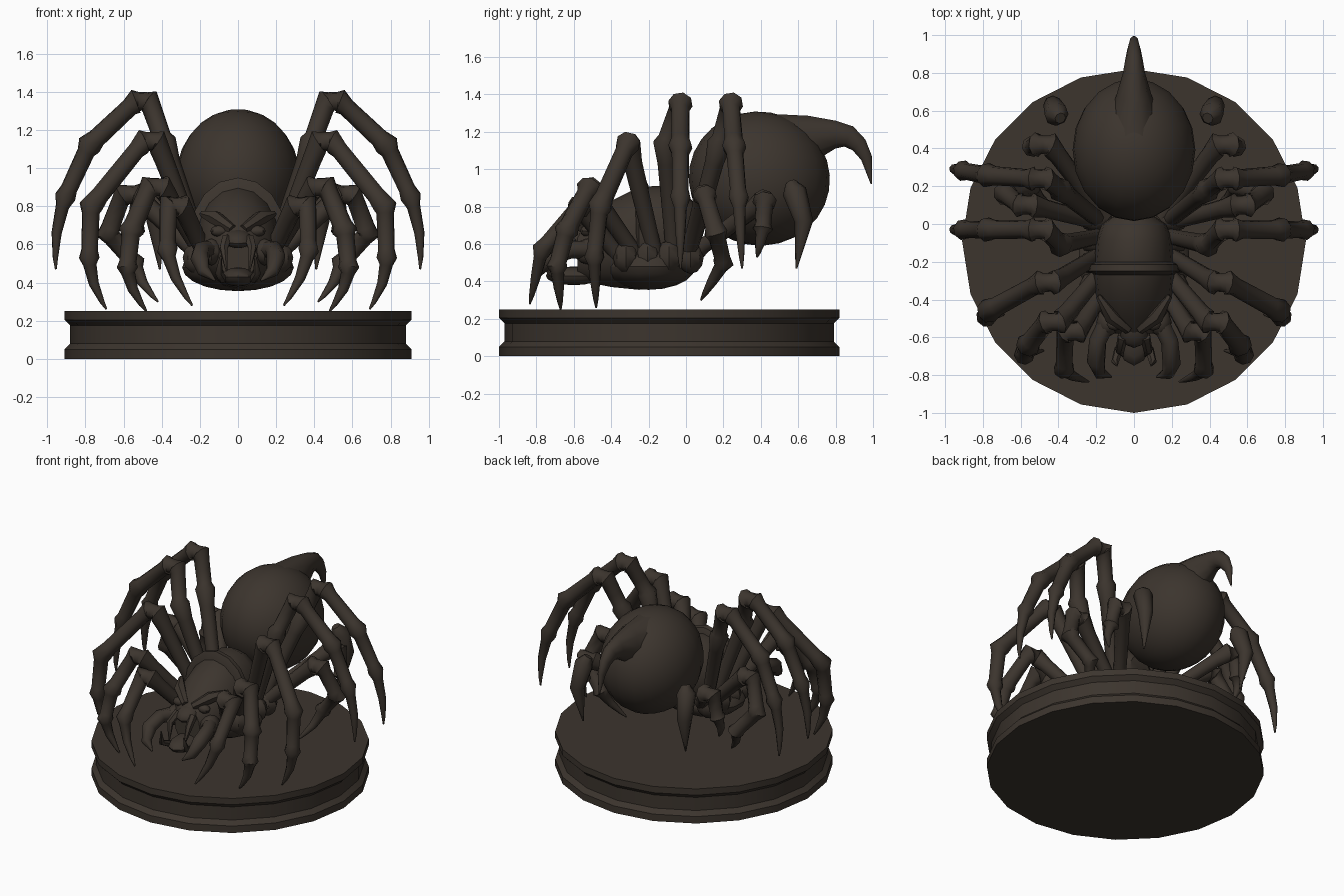
import bpy, bmesh, math
from mathutils import Vector, Quaternion

if "Cube" in bpy.data.objects:
    bpy.data.objects.remove(bpy.data.objects["Cube"])

mat = bpy.data.materials.new("dark brown")
mat.diffuse_color = (0.045, 0.035, 0.027, 1)
mat.use_nodes = True
mat.node_tree.nodes["Principled BSDF"].inputs["Base Color"].default_value = mat.diffuse_color


def finish(name, bm, angle=35):
    bmesh.ops.recalc_face_normals(bm, faces=bm.faces[:])
    me = bpy.data.meshes.new(name)
    bm.to_mesh(me)
    bm.free()
    me.materials.append(mat)
    ob = bpy.data.objects.new(name, me)
    bpy.context.collection.objects.link(ob)
    bpy.ops.object.select_all(action='DESELECT')
    ob.select_set(True)
    bpy.context.view_layer.objects.active = ob
    bpy.ops.object.shade_smooth_by_angle(angle=math.radians(angle))
    return ob


def skin(bm, rings):
    """Join rings of vertices and cap both ends."""
    n = len(rings[0])
    for a, b in zip(rings, rings[1:]):
        for i in range(n):
            bm.faces.new((a[i], a[(i + 1) % n], b[(i + 1) % n], b[i]))
    bm.faces.new(rings[0])
    bm.faces.new(rings[-1])


def tube(name, P, radii, sides=8):
    """Tapered tube along points."""
    bm = bmesh.new()
    P = [Vector(p) for p in P]
    prev, q, rings = Vector((0, 0, 1)), Quaternion(), []
    for i, p in enumerate(P):
        d = Vector()
        if i:
            d += (p - P[i - 1]).normalized()
        if i < len(P) - 1:
            d += (P[i + 1] - p).normalized()
        d.normalize()
        q = prev.rotation_difference(d) @ q
        prev = d
        ring = []
        for k in range(sides):
            a = math.tau * k / sides
            ring.append(bm.verts.new(p + q @ Vector((math.cos(a), math.sin(a), 0)) * radii[i]))
        rings.append(ring)
    skin(bm, rings)
    return finish(name, bm, 55)


def leg(name, s, joints, knee=1):
    """Segmented leg: wide knee, knobs at the joints, last segment a curved claw."""
    J = [Vector((s * x, y, z)) for x, y, z in joints]
    bend = Vector((s * 0.035, 0, 0))
    J[knee:knee + 1] = [J[knee] - bend, J[knee] + bend]
    R = [0.055] + [0.066] * (len(J) - 3) + [0.056, 0.005]
    P, radii = [J[0]], [R[0]]
    for i in range(len(J) - 1):
        claw = i == len(J) - 2
        bow = bend * 0.6 if claw else Vector()
        for t, f in ((0.14, 0.74), (0.5, 0.9 if claw else 0.76), (0.84, 1.1 if claw else 0.78)):
            P.append(J[i].lerp(J[i + 1], t) + bow * math.sin(math.pi * t))
            radii.append((R[i] + (R[i + 1] - R[i]) * t) * f)
        P.append(J[i + 1])
        radii.append(R[i + 1])
    return tube(name, P, radii)


def ellipsoid(name, c, r, tilt=0, u=8, v=6):
    bm = bmesh.new()
    bmesh.ops.create_uvsphere(bm, u_segments=u, v_segments=v, radius=1)
    q = Quaternion((1, 0, 0), tilt)
    for w in bm.verts:
        w.co = Vector(c) + q @ Vector((w.co.x * r[0], w.co.y * r[1], w.co.z * r[2]))
    return finish(name, bm)


def loft(name, sections, sides=16):
    """Loft of upright ellipses: (y, centre z, half width, half height)."""
    bm = bmesh.new()
    rings = []
    for y, z, rx, rz in sections:
        rings.append([bm.verts.new((rx * math.cos(math.tau * k / sides), y,
                                    z + rz * math.sin(math.tau * k / sides))) for k in range(sides)])
    skin(bm, rings)
    return finish(name, bm)


# Round 20-sided plinth with a recessed waist
bm = bmesh.new()
rings = []
for r, z in ((0.91, 0), (0.91, 0.05), (0.88, 0.08), (0.88, 0.175), (0.91, 0.205), (0.91, 0.25)):
    rings.append([bm.verts.new((r * math.sin(math.tau * k / 20),
                                -0.09 - r * math.cos(math.tau * k / 20), z)) for k in range(20)])
skin(bm, rings)
finish("plinth", bm, 25)

# Abdomen with hooked tail, the tail flattened sideways
ellipsoid("abdomen", (0, 0.392, 0.95), (0.325, 0.378, 0.358), -0.17, 20, 14)
tail = ((0.48, 1.1), (0.68, 1.17), (0.8, 1.185), (0.87, 1.175), (0.925, 1.13), (0.965, 1.06), (0.992, 0.92))
hook = tube("tail_hook", [(0, y, z) for y, z in tail], (0.22, 0.125, 0.078, 0.062, 0.047, 0.032, 0.004), 10)
for v in hook.data.vertices:
    v.co.x *= 0.75

# Thorax, collar and lower body
loft("thorax", [(0.06, 0.7, 0.08, 0.1), (0.0, 0.68, 0.17, 0.19), (-0.08, 0.655, 0.2, 0.26),
                (-0.25, 0.63, 0.215, 0.275), (-0.4, 0.6, 0.2, 0.23), (-0.5, 0.57, 0.165, 0.18),
                (-0.58, 0.54, 0.1, 0.13)])
loft("collar", [(y, 0.655, r, r + 0.045) for y, r in ((-0.2, 0.21), (-0.215, 0.245), (-0.25, 0.25), (-0.27, 0.2))])
ellipsoid("lower_body", (0, -0.2, 0.48), (0.3, 0.25, 0.125), 0, 14, 10)
ellipsoid("muzzle", (0, -0.57, 0.63), (0.075, 0.09, 0.045), 0.3, 10, 8)
ellipsoid("lower_jaw", (0, -0.6, 0.43), (0.09, 0.15, 0.05), 0, 10, 8)

for s, side in ((1, "right"), (-1, "left")):
    # Low front legs: hip, knee, joints, claw tip
    leg(f"feeler_leg_{side}", s, [(0.15, -0.33, 0.5), (0.33, -0.57, 0.8), (0.37, -0.77, 0.57),
                                  (0.24, -0.835, 0.28)])
    leg(f"front_leg_{side}", s, [(0.16, -0.24, 0.5), (0.43, -0.52, 0.9), (0.56, -0.64, 0.67),
                                 (0.58, -0.69, 0.48), (0.48, -0.67, 0.25)])
    leg(f"second_leg_{side}", s, [(0.17, -0.15, 0.48), (0.46, -0.31, 1.14), (0.77, -0.46, 0.8),
                                  (0.78, -0.49, 0.53), (0.69, -0.48, 0.26)])
    # Two tall raised legs share one outline, swept towards their own knee depth
    for name, hip_y, thigh_y, knee_y in (("third", -0.06, -0.11, -0.03), ("fourth", 0, 0.18, 0.24)):
        sweep = 0.06 if knee_y > 0 else 0
        leg(f"{name}_leg_{side}", s, [(0.16, hip_y, 0.48), (0.39, thigh_y, 1.14), (0.5, knee_y, 1.35),
                                      (0.78, knee_y + sweep * 0.3, 1.12), (0.905, knee_y + sweep * 0.7, 0.85),
                                      (0.955, knee_y + sweep, 0.47)], 2)
    # Folded rear legs and claw
    leg(f"fifth_leg_{side}", s, [(0.16, 0, 0.5), (0.57, 0.1, 0.86), (0.68, 0.16, 0.66),
                                 (0.54, 0.2, 0.5), (0.42, 0.08, 0.3)])
    leg(f"sixth_leg_{side}", s, [(0.16, 0.04, 0.55), (0.48, 0.42, 0.83), (0.54, 0.41, 0.68),
                                 (0.53, 0.38, 0.53)])
    tube(f"rear_claw_{side}", [(s * 0.39, 0.56, 0.93), (s * 0.41, 0.58, 0.88), (s * 0.43, 0.63, 0.72),
                               (s * 0.41, 0.59, 0.47)], (0.03, 0.065, 0.05, 0.005))
    # Hip lumps where the legs meet the body
    for i in range(4):
        ellipsoid(f"hip_{i + 1}_{side}", (s * 0.2, -0.32 + 0.115 * i, 0.53), (0.09, 0.07, 0.09))
    # Brow, eye and cheek
    tube(f"brow_{side}", [(s * 0.03, -0.56, 0.68), (s * 0.12, -0.49, 0.74), (s * 0.19, -0.38, 0.76)],
         (0.025, 0.04, 0.015), 6)
    ellipsoid(f"eye_{side}", (s * 0.1, -0.53, 0.67), (0.045, 0.035, 0.03))
    ellipsoid(f"cheek_{side}", (s * 0.14, -0.52, 0.56), (0.06, 0.08, 0.07))
    # Jaw pincers and fangs
    tube(f"pincer_{side}", [(s * 0.13, -0.5, 0.57), (s * 0.19, -0.62, 0.57), (s * 0.2, -0.73, 0.53),
                            (s * 0.18, -0.79, 0.46), (s * 0.12, -0.81, 0.41)],
         (0.05, 0.048, 0.05, 0.035, 0.005), 7)
    tube(f"upper_fang_{side}", [(s * 0.06, -0.6, 0.63), (s * 0.075, -0.67, 0.58), (s * 0.06, -0.7, 0.46)],
         (0.028, 0.024, 0.004), 6)
    tube(f"lower_fang_{side}", [(s * 0.08, -0.66, 0.42), (s * 0.1, -0.73, 0.45), (s * 0.09, -0.75, 0.54)],
         (0.025, 0.02, 0.004), 6)
